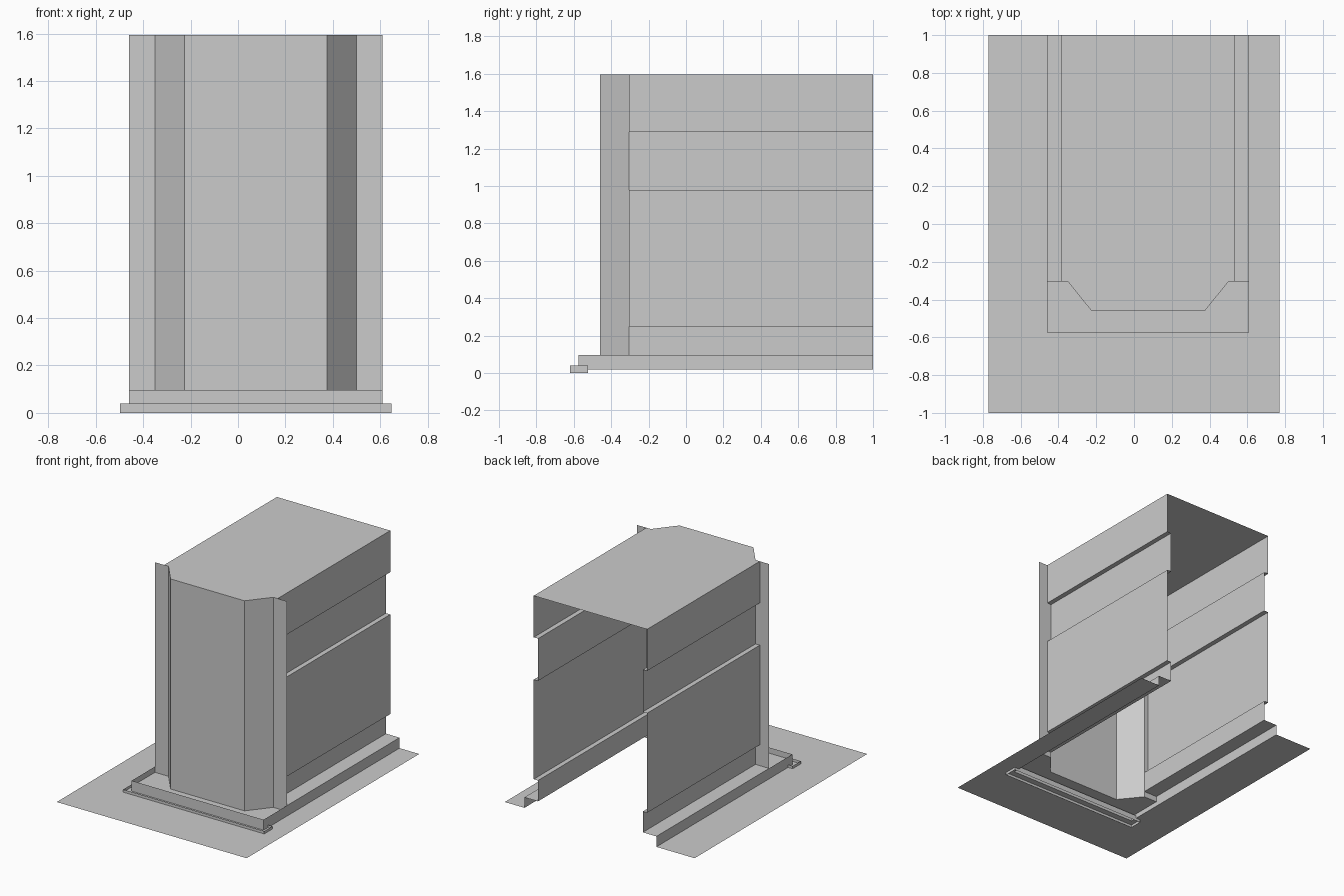
import bpy, bmesh
from mathutils import Vector

if "Cube" in bpy.data.objects:
    bpy.data.objects.remove(bpy.data.objects["Cube"])

CX = 0.075                      # centre line of the building in x
BACK, WALL_Y, CURB_Y = 1.0, -0.305, -0.575
TOP, BASE, TRAY, FLOOR = 1.595, 0.097, 0.055, 0.02


def finish(name, bm):
    mesh = bpy.data.meshes.new(name)
    bm.to_mesh(mesh)
    bm.free()
    ob = bpy.data.objects.new(name, mesh)
    bpy.context.collection.objects.link(ob)
    return ob


def sheet(name, path, sweep, closed=False):
    """Sweep an open or closed path along a vector into a thin sheet."""
    bm = bmesh.new()
    a = [bm.verts.new(p) for p in path]
    b = [bm.verts.new(Vector(p) + Vector(sweep)) for p in path]
    n = len(path)
    for i in range(n if closed else n - 1):
        j = (i + 1) % n
        bm.faces.new((a[i], a[j], b[j], b[i]))
    return finish(name, bm)


def flat(name, outline, z):
    """Flat polygon at height z, facing up."""
    bm = bmesh.new()
    face = bm.faces.new([bm.verts.new((x, y, z)) for x, y in outline])
    face.normal_update()
    if face.normal.z < 0:
        face.normal_flip()
    bmesh.ops.triangulate(bm, faces=bm.faces[:])
    return finish(name, bm)


# Front wall plan: side flanges and a projecting angled bay
half_plan = [(0.535, WALL_Y), (0.425, WALL_Y), (0.30, -0.46)]
plan = [(CX - x, y) for x, y in half_plan]
plan += [(CX + x, y) for x, y in reversed(half_plan)]
sheet("front_wall", [(x, y, TRAY) for x, y in plan], (0, 0, TOP - TRAY))

# Side walls: stepped profile with two recessed bands and a base ledge
profile = [(0.535, FLOOR), (0.535, BASE), (0.425, BASE), (0.425, 0.25),
           (0.46, 0.25), (0.46, 0.98), (0.425, 0.98), (0.425, 1.29),
           (0.46, 1.29), (0.46, TOP)]
for side, s in (("left", -1), ("right", 1)):
    path = [(CX + s * x, WALL_Y, z) for x, z in profile]
    if s < 0:
        path.reverse()
    sheet(side + "_wall", path, (0, BACK - WALL_Y, 0))

# Roof, following the bay at the front
flat("roof", [(CX - 0.46, BACK), (CX - 0.46, WALL_Y)] + plan[1:-1]
     + [(CX + 0.46, WALL_Y), (CX + 0.46, BACK)], TOP)

# Curb around the front, with a sunken tray between it and the bay
L, R = CX - 0.535, CX + 0.535
sheet("front_curb", [(L, WALL_Y, FLOOR), (L, CURB_Y, FLOOR),
                     (R, CURB_Y, FLOOR), (R, WALL_Y, FLOOR)],
      (0, 0, BASE - FLOOR))
flat("front_tray", [(L, CURB_Y), (R, CURB_Y)] + plan[::-1], TRAY)

# Low open trim frame straddling the front curb
sheet("front_trim", [(L - 0.037, -0.62, 0), (R + 0.037, -0.62, 0),
                     (R + 0.037, -0.525, 0), (L - 0.037, -0.525, 0)],
      (0, 0, 0.04), closed=True)

# Surrounding ground slab, open beneath the building
flat("surround", [(-0.77, BACK), (-0.77, -1), (0.77, -1), (0.77, BACK),
                  (R, BACK), (R, CURB_Y), (L, CURB_Y), (L, BACK)], FLOOR)
